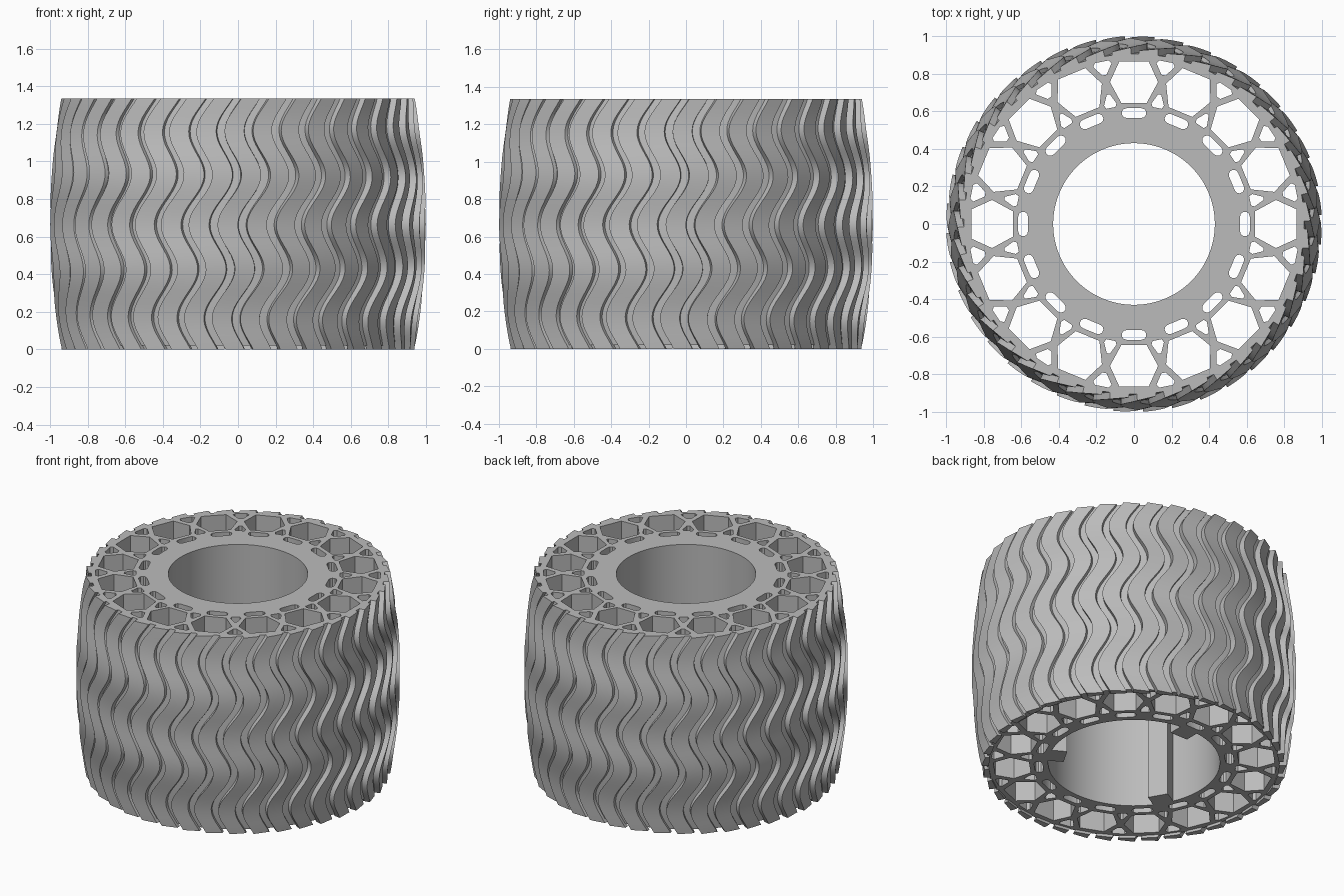
import bpy, bmesh
from math import sin, cos, pi, radians

H = 1.335          # overall height
MID = H / 2
BASE = 0.02        # underside of the body; the tread lugs reach the ground
LUGS = 40
CELLS = 16         # honeycomb cells around the web
SEGS = 120

if "Cube" in bpy.data.objects:
    bpy.data.objects.remove(bpy.data.objects["Cube"], do_unlink=True)

grey = bpy.data.materials.new("plain grey")
grey.use_nodes = True
colour = (0.5, 0.5, 0.5, 1)
grey.diffuse_color = colour
grey.node_tree.nodes["Principled BSDF"].inputs["Base Color"].default_value = colour


def finish(obj, angle=30):
    obj.data.materials.clear()
    obj.data.materials.append(grey)
    bpy.ops.object.select_all(action='DESELECT')
    obj.select_set(True)
    bpy.context.view_layer.objects.active = obj
    bpy.ops.object.shade_smooth_by_angle(angle=radians(angle))


def mesh_object(name, bm):
    bmesh.ops.recalc_face_normals(bm, faces=bm.faces)
    mesh = bpy.data.meshes.new(name)
    bm.to_mesh(mesh)
    bm.free()
    obj = bpy.data.objects.new(name, mesh)
    bpy.context.collection.objects.link(obj)
    finish(obj)


def polar(r, a, z):
    return (r * cos(a), r * sin(a), z)


def skin(bm, rows, close_rows=False, close_loop=True):
    """Bridge equal-length rows of points with quads."""
    rows = [[bm.verts.new(p) for p in row] for row in rows]
    n, m = len(rows), len(rows[0])
    for i in range(n if close_rows else n - 1):
        for j in range(m if close_loop else m - 1):
            a, b = rows[i], rows[(i + 1) % n]
            k = (j + 1) % m
            bm.faces.new((a[j], a[k], b[k], b[j]))
    return rows


def lathe(name, profile, closed):
    bm = bmesh.new()
    rows = [[polar(r, 2 * pi * i / SEGS, z) for r, z in profile] for i in range(SEGS)]
    skin(bm, rows, close_rows=True, close_loop=closed)
    mesh_object(name, bm)


def crown(z, middle, end):
    """Barrel-shaped radius, widest at mid height."""
    return middle - (middle - end) * ((z - MID) / MID) ** 2


# Honeycomb web: a flat outline with holes, extruded to full height
web_curve = bpy.data.curves.new("honeycomb_web", 'CURVE')
web_curve.dimensions = '2D'
web_curve.fill_mode = 'BOTH'
web_curve.extrude = (H - BASE) / 2


def outline(points):
    spline = web_curve.splines.new('POLY')
    spline.points.add(len(points) - 1)
    for p, (x, y) in zip(spline.points, points):
        p.co = (x, y, 0, 1)
    spline.use_cyclic_u = True


def circle(r):
    return [polar(r, 2 * pi * i / SEGS, 0)[:2] for i in range(SEGS)]


def slot(r, half_length, half_width):
    """Rounded slot lying across the radius."""
    pts = []
    for i in range(12):
        a = pi * (i if i < 6 else i - 1) / 5
        side = 1 if i < 6 else -1
        pts.append((r + half_width * cos(a), side * (half_length - half_width) + half_width * sin(a)))
    return pts


def rounded(corners, cut=0.2):
    """Trim each corner of a polygon."""
    pts = []
    for i, (x, y) in enumerate(corners):
        for px, py in (corners[i - 1], corners[(i + 1) % len(corners)]):
            pts.append((x + (px - x) * cut, y + (py - y) * cut))
    return pts


hexagon = [(0.865, -0.078), (0.865, 0.078), (0.755, 0.128),
           (0.645, 0.068), (0.645, -0.068), (0.755, -0.128)]
outer_gap = rounded([(0.88, -0.062), (0.88, 0.062), (0.79, 0)])
inner_gap = rounded([(0.63, -0.042), (0.63, 0.042), (0.72, 0)])

outline(circle(0.905))
outline(circle(0.53))
for i in range(CELLS):
    for shape, step in ((hexagon, i), (slot(0.59, 0.066, 0.026), i),
                        (outer_gap, i + 0.5), (inner_gap, i + 0.5)):
        a = 2 * pi * step / CELLS
        outline([(x * cos(a) - y * sin(a), x * sin(a) + y * cos(a)) for x, y in shape])

web = bpy.data.objects.new("honeycomb_web", web_curve)
bpy.context.collection.objects.link(web)
web.location.z = (H + BASE) / 2
bpy.ops.object.select_all(action='DESELECT')
web.select_set(True)
bpy.context.view_layer.objects.active = web
bpy.ops.object.convert(target='MESH')
finish(bpy.context.view_layer.objects.active, 25)

# Hub collar: narrows the upper part of the bore
lathe("hub_collar", [(0.53, 0.7), (0.43, 0.7), (0.43, H), (0.53, H)], False)

# Three keys inside the wider lower part of the bore
for i in range(3):
    a = radians(90 + 120 * i)
    bm = bmesh.new()
    bmesh.ops.create_cube(bm, size=1)
    for v in bm.verts:
        x, y, z = 0.485 + 0.11 * v.co.x, 0.13 * v.co.y, BASE + 0.68 * (v.co.z + 0.5)
        v.co = (x * cos(a) - y * sin(a), x * sin(a) + y * cos(a), z)
    mesh_object("bore_key_%d" % (i + 1), bm)

# Barrel-shaped tread band around the web
heights = [BASE + (H - BASE) * i / 20 for i in range(21)]
band = [(crown(z, 0.958, 0.905), z) for z in heights]
lathe("tread_band", [(0.9, BASE)] + band + [(0.9, H)], True)

# Wavy tread lugs, each tilted so that one edge stands proud of the next lug
bm = bmesh.new()
STEPS = 54
for k in range(LUGS):
    rows = []
    for i in range(STEPS + 1):
        z = H * i / STEPS
        a = 2 * pi * k / LUGS - pi / 2 + 0.055 * cos(2 * pi * (z - 0.92) / 0.5) + 0.07 * (z - MID)
        r_in = crown(z, 0.95, 0.895)
        r_high, r_low = crown(z, 1.0, 0.94), crown(z, 0.98, 0.923)
        rows.append([polar(r_in, a - 0.058, z), polar(r_high, a - 0.054, z),
                     polar(r_low, a + 0.054, z), polar(r_in, a + 0.058, z)])
    rows = skin(bm, rows)
    bm.faces.new(rows[0])
    bm.faces.new(rows[-1])
mesh_object("tread_lugs", bm)
